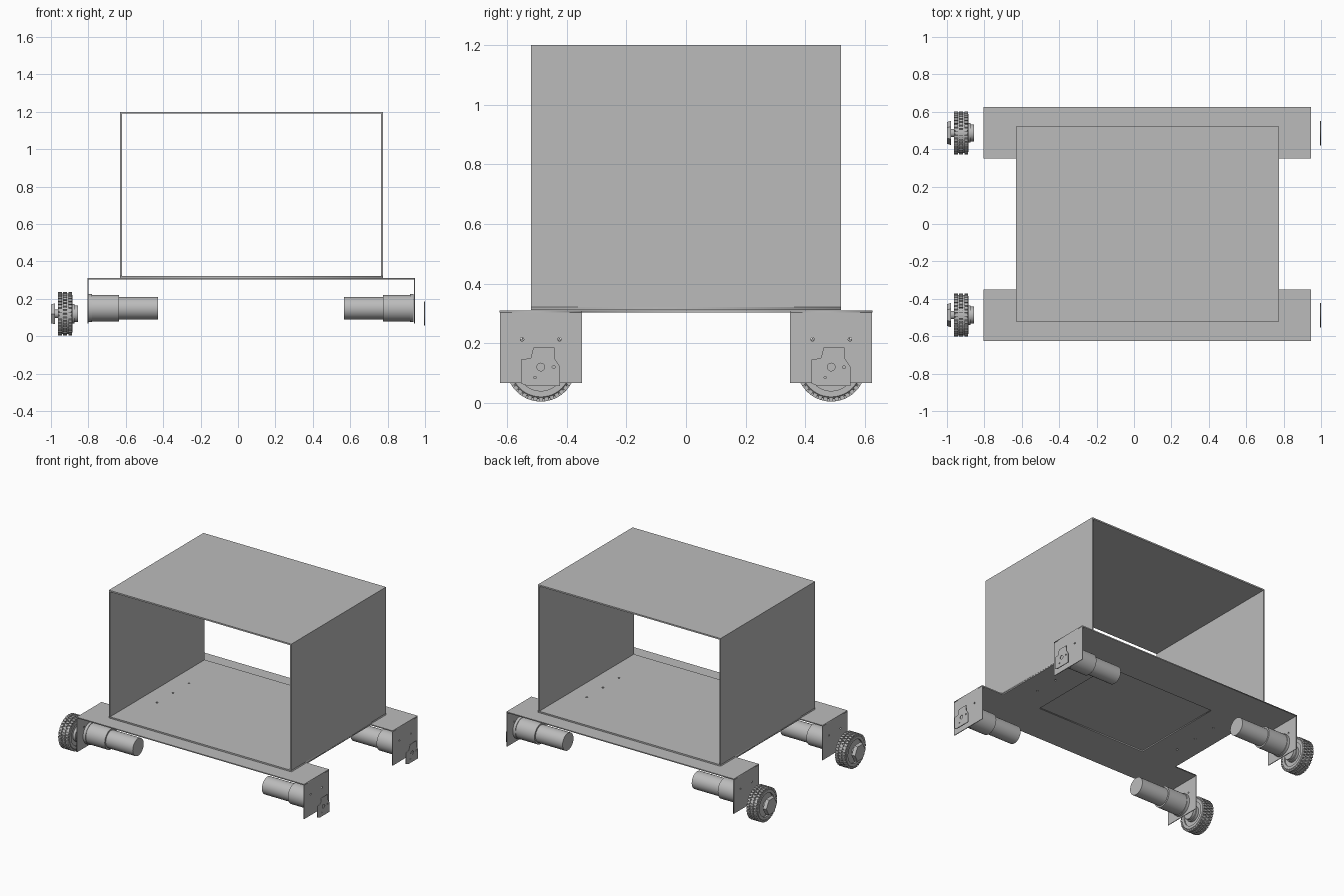
import bpy, bmesh, math
from mathutils import Matrix, Vector

cube = bpy.data.objects.get("Cube")
if cube:
    bpy.data.objects.remove(cube, do_unlink=True)

grey = bpy.data.materials.new("plain_grey")
grey.use_nodes = True
grey.diffuse_color = (0.5, 0.5, 0.5, 1)
grey.node_tree.nodes["Principled BSDF"].inputs["Base Color"].default_value = (0.5, 0.5, 0.5, 1)

MID = 0.07        # centre of the chassis in x
WHEEL_Y = 0.487   # wheel line, front and back
AXLE_Z = 0.12


def add(name, mesh, smooth=False):
    mesh.materials.clear()
    mesh.materials.append(grey)
    obj = bpy.data.objects.new(name, mesh)
    bpy.context.collection.objects.link(obj)
    if smooth:
        bpy.ops.object.select_all(action='DESELECT')
        obj.select_set(True)
        bpy.context.view_layer.objects.active = obj
        bpy.ops.object.shade_smooth_by_angle(angle=math.radians(35))
    return obj


def from_bmesh(name, bm, smooth=False):
    bmesh.ops.recalc_face_normals(bm, faces=bm.faces)
    mesh = bpy.data.meshes.new(name)
    bm.to_mesh(mesh)
    bm.free()
    return add(name, mesh, smooth)


def box(name, lo, hi):
    lo, hi = Vector(lo), Vector(hi)
    bm = bmesh.new()
    bmesh.ops.create_cube(bm, size=1, matrix=Matrix.Translation((lo + hi) / 2)
                          @ Matrix.Diagonal((*(hi - lo), 1)))
    return from_bmesh(name, bm)


def rect(x0, y0, x1, y1):
    return [(x0, y0), (x1, y0), (x1, y1), (x0, y1)]


def circle(x, y, r, n=16):
    return [(x + r * math.cos(i * math.tau / n), y + r * math.sin(i * math.tau / n)) for i in range(n)]


def plate(name, outlines, thickness, at, side=False):
    """Flat sheet with holes; lies in xy, or in yz when side is set."""
    curve = bpy.data.curves.new(name, 'CURVE')
    curve.dimensions = '2D'
    curve.fill_mode = 'BOTH'
    curve.extrude = thickness / 2
    for pts in outlines:
        s = curve.splines.new('POLY')
        s.points.add(len(pts) - 1)
        for p, co in zip(s.points, pts):
            p.co = (*co, 0, 1)
        s.use_cyclic_u = True
    tmp = bpy.data.objects.new(name + "_curve", curve)
    bpy.context.collection.objects.link(tmp)
    bpy.context.view_layer.update()
    mesh = bpy.data.meshes.new_from_object(tmp.evaluated_get(bpy.context.evaluated_depsgraph_get()))
    bpy.data.objects.remove(tmp, do_unlink=True)
    if side:
        mesh.transform(Matrix(((0, 0, 1, 0), (1, 0, 0, 0), (0, 1, 0, 0), (0, 0, 0, 1))))
        mesh.transform(Matrix.Translation((at, 0, 0)))
    else:
        mesh.transform(Matrix.Translation((0, 0, at)))
    bm = bmesh.new()
    bm.from_mesh(mesh)
    bmesh.ops.remove_doubles(bm, verts=bm.verts, dist=1e-5)
    return from_bmesh(name, bm)


def lathe(name, profile, y, z, steps=48):
    """Spin (x, radius) points about an axis parallel to x."""
    bm = bmesh.new()
    vs = [bm.verts.new((x, y, z + r)) for x, r in profile]
    es = [bm.edges.new(pair) for pair in zip(vs, vs[1:])]
    bmesh.ops.spin(bm, geom=vs + es, cent=(0, y, z), axis=(1, 0, 0),
                   angle=math.tau, steps=steps)
    bmesh.ops.remove_doubles(bm, verts=bm.verts, dist=1e-5)
    return from_bmesh(name, bm, True)


# Open-ended sleeve body
X0, X1, Y, T = -0.63, 0.775, 0.52, 0.01
holes = [circle(MID + sx * 0.57, dy, 0.007) for sx in (-1, 1) for dy in (-0.176, 0, 0.176)]
plate("body_floor", [rect(X0, -Y, X1, Y)] + holes, T, 0.316)
box("body_roof", (X0, -Y, 1.19), (X1, Y, 1.2))
box("body_right_wall", (X0, -Y, 0.321), (X0 + T, Y, 1.19))
box("body_left_wall", (X1 - T, -Y, 0.321), (X1, Y, 1.19))

# H-shaped chassis sheet with a large opening under the floor
AX0, AX1, AY0, AY1 = -0.805, 0.945, 0.35, 0.625
quarter = [(X1, 0), (X1, AY0), (AX1, AY0), (AX1, AY1)]
back = quarter + [(X0 + AX1 - X1 - (AX1 - X1) + (AX0 - X0), AY1), (AX0, AY0), (X0, AY0), (X0, 0)]
front = [(x, -y) for x, y in reversed(back[1:-1])]
plate("chassis_sheet", [back + front, rect(-0.35, -0.335, 0.49, 0.335)] + holes, 0.007, 0.3065)

# Outline of the end plates, relative to the axle
end_shape = [(-0.025, 0.066), (0.045, 0.066), (0.047, 0.028), (0.065, 0.0), (0.065, -0.063),
             (-0.045, -0.063), (-0.066, -0.055), (-0.066, 0.025), (-0.034, 0.03)]

for end, sy in (("front", -1), ("back", 1)):
    cy = sy * WHEEL_Y
    for hand, sx in (("right", -1), ("left", 1)):
        name = f"{end}_{hand}_"
        bx = AX0 if sx < 0 else AX1
        # Folded-down bracket with two fixing holes
        plate(name + "bracket",
              [rect(cy - 0.1375, 0.067, cy + 0.1375, 0.303)]
              + [circle(cy + d, 0.213, 0.006) for d in (-0.063, 0.063)],
              0.005, bx - sx * 0.0025, True)
        # Stepped motor and gearbox
        lathe(name + "motor",
              [(bx - sx * d, r) for d, r in
               ((0.006, 0), (0.006, 0.075), (0.025, 0.075), (0.025, 0.071),
                (0.17, 0.071), (0.17, 0.06), (0.378, 0.06), (0.378, 0))],
              cy, 0.15)

    # Loose end plate on the left side
    plate(f"{end}_left_end_plate",
          [[(cy + a, AXLE_Z + b) for a, b in end_shape],
           circle(cy, AXLE_Z, 0.013), circle(cy + 0.043, AXLE_Z, 0.005),
           circle(cy - 0.02, AXLE_Z - 0.035, 0.004)], 0.005, 0.9975, True)

    # Wheel: tyre, rim and hub
    lathe(f"{end}_right_tyre",
          [(-0.963, 0.08), (-0.963, 0.1), (-0.955, 0.108), (-0.893, 0.108),
           (-0.885, 0.1), (-0.885, 0.08), (-0.963, 0.08)], cy, AXLE_Z)
    lathe(f"{end}_right_rim",
          [(-0.98, 0), (-0.98, 0.022), (-0.95, 0.022), (-0.95, 0.081), (-0.893, 0.081),
           (-0.893, 0.052), (-0.875, 0.052), (-0.875, 0.045), (-0.856, 0.045), (-0.856, 0)],
          cy, AXLE_Z)

    # Three rows of tread blocks
    bm = bmesh.new()
    for row in range(3):
        for i in range(36):
            turn = Matrix.Rotation((i + 0.5 * (row % 2)) * math.tau / 36, 4, 'X')
            bmesh.ops.create_cube(
                bm, size=1,
                matrix=Matrix.Translation((-0.951 + row * 0.027, cy, AXLE_Z)) @ turn
                @ Matrix.Translation((0, 0, 0.109)) @ Matrix.Diagonal((0.021, 0.014, 0.013, 1)))
    from_bmesh(f"{end}_right_tread", bm)

    # Six-sided outer cap
    bm = bmesh.new()
    bmesh.ops.create_cone(bm, cap_ends=True, segments=6, radius1=0.058, radius2=0.065, depth=0.022,
                          matrix=Matrix.Translation((-0.989, cy, AXLE_Z)) @ Matrix.Rotation(math.pi / 2, 4, 'Y'))
    from_bmesh(f"{end}_right_wheel_cap", bm)
